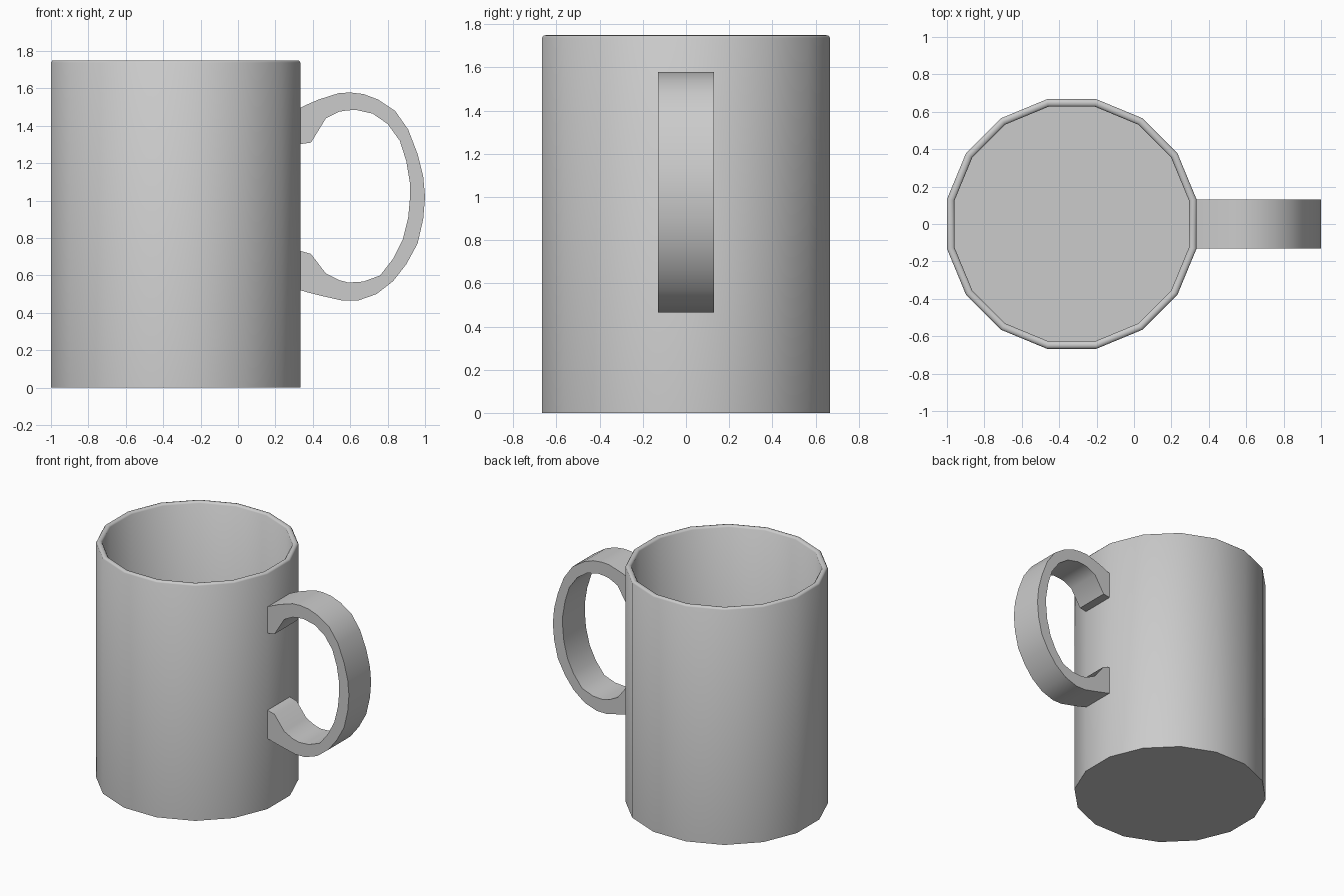
import bpy
import bmesh
from math import cos, sin, pi, radians

SIDES = 16
CENTRE_X = -0.333
HALF_WIDTH = 0.13

default_cube = bpy.data.objects.get("Cube")
if default_cube:
    bpy.data.objects.remove(default_cube, do_unlink=True)

grey = bpy.data.materials.new("plain grey ceramic")
grey.use_nodes = True
colour = (0.6, 0.6, 0.6, 1)
grey.diffuse_color = colour
grey.node_tree.nodes["Principled BSDF"].inputs["Base Color"].default_value = colour


def finish(bm, name, angle):
    """Turn a bmesh into a named object with smooth shading and sharp edges."""
    bmesh.ops.recalc_face_normals(bm, faces=bm.faces)
    mesh = bpy.data.meshes.new(name)
    bm.to_mesh(mesh)
    bm.free()
    mesh.materials.append(grey)
    obj = bpy.data.objects.new(name, mesh)
    bpy.context.collection.objects.link(obj)
    bpy.ops.object.select_all(action="DESELECT")
    obj.select_set(True)
    bpy.context.view_layer.objects.active = obj
    bpy.ops.object.shade_smooth_by_angle(angle=radians(angle))
    return obj


def skin(bm, rings, closed):
    """Join matching vertex rings with quads."""
    for a, b in zip(rings, rings[1:]):
        count = len(a)
        for i in range(count if closed else count - 1):
            j = (i + 1) % count
            bm.faces.new((a[i], a[j], b[j], b[i]))


# Cup: outer wall, rounded lip, inner wall and floor, as (flat radius, height)
profile = [(0.667, 0), (0.667, 1.738), (0.66, 1.748), (0.648, 1.75),
           (0.636, 1.748), (0.627, 1.738), (0.627, 0.05)]
bm = bmesh.new()
rings = []
for radius, z in profile:
    corner = radius / cos(pi / SIDES)
    angles = [2 * pi * (i + 0.5) / SIDES for i in range(SIDES)]
    rings.append([bm.verts.new((CENTRE_X + corner * cos(a), corner * sin(a), z))
                  for a in angles])
skin(bm, rings, True)
bm.faces.new(rings[0])
bm.faces.new(rings[-1])
finish(bm, "cup", 50)

# Handle: paired outer and inner outline points, seen from the front
outer = [(0.32, 1.49), (0.36, 1.51), (0.43, 1.54), (0.54, 1.575), (0.6, 1.578),
         (0.67, 1.57), (0.75, 1.54), (0.84, 1.48), (0.91, 1.38), (0.96, 1.25),
         (0.99, 1.13), (1, 1.02), (0.99, 0.9), (0.96, 0.77), (0.9, 0.66),
         (0.83, 0.57), (0.74, 0.5), (0.64, 0.465), (0.56, 0.465), (0.45, 0.49),
         (0.37, 0.51), (0.32, 0.525)]
inner = [(0.32, 1.3), (0.39, 1.31), (0.47, 1.44), (0.54, 1.475), (0.58, 1.482),
         (0.63, 1.485), (0.72, 1.465), (0.8, 1.41), (0.865, 1.32), (0.9, 1.21),
         (0.92, 1.09), (0.92, 1.02), (0.91, 0.91), (0.88, 0.79), (0.83, 0.69),
         (0.76, 0.6), (0.67, 0.567), (0.59, 0.562), (0.54, 0.575), (0.47, 0.61),
         (0.39, 0.715), (0.32, 0.735)]
bm = bmesh.new()
sections = []
for (ox, oz), (ix, iz) in zip(outer, inner):
    corners = [(ox, -HALF_WIDTH, oz), (ox, HALF_WIDTH, oz),
               (ix, HALF_WIDTH, iz), (ix, -HALF_WIDTH, iz)]
    sections.append([bm.verts.new(c) for c in corners])
skin(bm, sections, True)
bm.faces.new(sections[0])
bm.faces.new(sections[-1])
finish(bm, "handle", 50)
